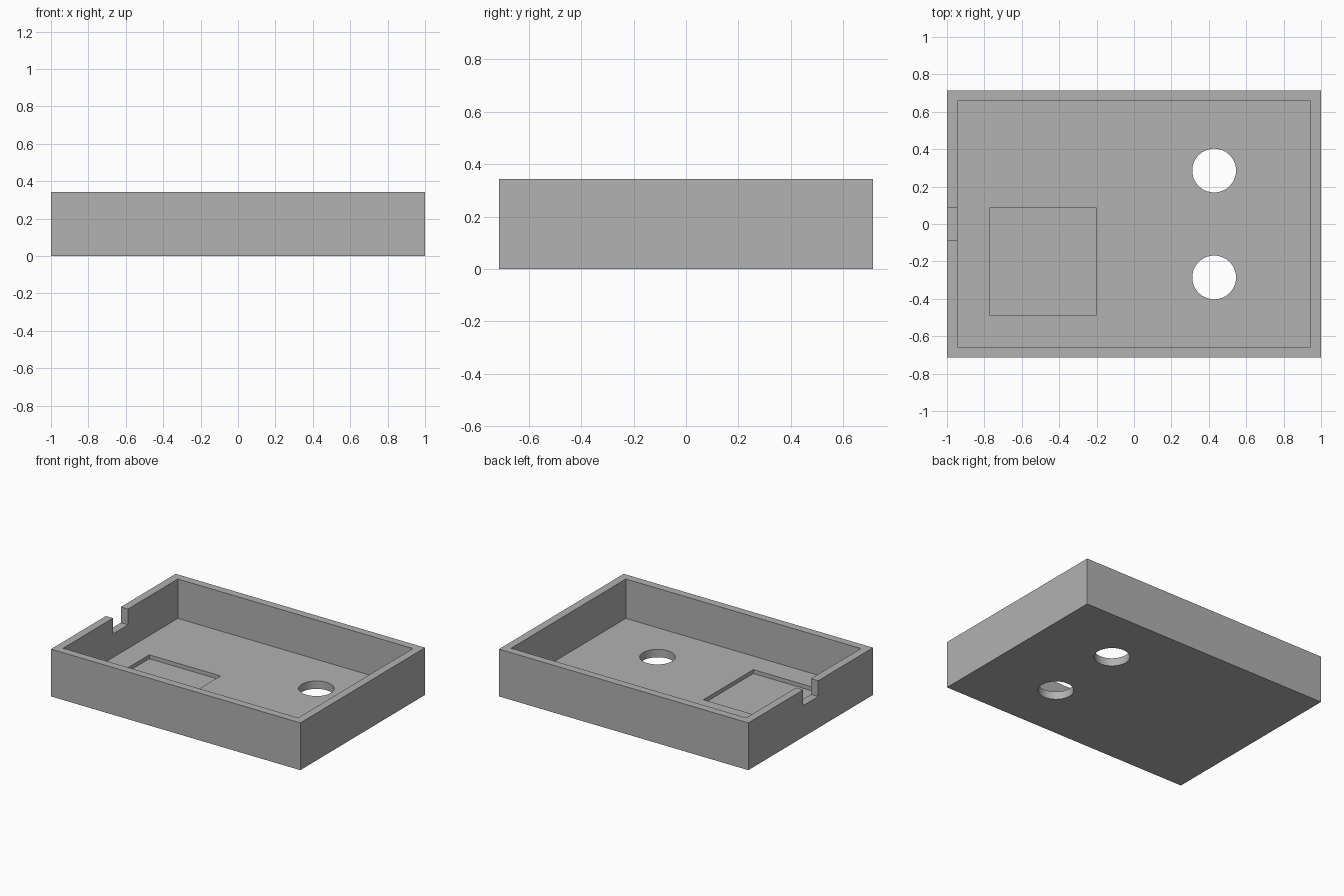
import bpy

cube = bpy.data.objects.get("Cube")
if cube:
    bpy.data.objects.remove(cube, do_unlink=True)

U = 2 / 35              # one module: the wall thickness
LENGTH, WIDTH, HEIGHT = 35 * U, 25 * U, 6 * U
FLOOR = U

grey = bpy.data.materials.new("plain_grey")
grey.use_nodes = True
colour = (0.445, 0.445, 0.445, 1)
grey.diffuse_color = colour
grey.node_tree.nodes["Principled BSDF"].inputs["Base Color"].default_value = colour


def box(name, x, y, z):
    """Box spanning the given (low, high) ranges."""
    spans = (x, y, z)
    bpy.ops.mesh.primitive_cube_add(size=1, location=[sum(s) / 2 for s in spans])
    ob = bpy.context.object
    ob.name = name
    ob.scale = [s[1] - s[0] for s in spans]
    bpy.ops.object.transform_apply(location=True, rotation=False, scale=True)
    ob.data.materials.append(grey)
    return ob


def cut(body, cutter):
    """Subtract the cutter from the body and discard it."""
    cutter.hide_render = True
    mod = body.modifiers.new(cutter.name, 'BOOLEAN')
    mod.operation = 'DIFFERENCE'
    mod.solver = 'EXACT'
    mod.object = cutter
    bpy.ops.object.select_all(action='DESELECT')
    bpy.context.view_layer.objects.active = body
    body.select_set(True)
    bpy.ops.object.modifier_apply(modifier=mod.name)
    bpy.data.objects.remove(cutter, do_unlink=True)


# Outer block
tray = box("tray", (-LENGTH / 2, LENGTH / 2), (-WIDTH / 2, WIDTH / 2), (0, HEIGHT))

# Open interior
ix, iy = LENGTH / 2 - U, WIDTH / 2 - U
cut(tray, box("interior", (-ix, ix), (-iy, iy), (FLOOR, HEIGHT + U)))

# Shallow square recess in the floor
cut(tray, box("recess", (-13.5 * U, -3.5 * U), (-8.5 * U, 1.5 * U), (FLOOR / 2, FLOOR * 2)))

# Cable notch in the right wall
cut(tray, box("notch", (-LENGTH / 2 - U, -ix + U / 2), (-1.5 * U, 1.5 * U), (HEIGHT - 2 * U, HEIGHT + U)))

# Two round holes through the floor
for side in (-1, 1):
    bpy.ops.mesh.primitive_cylinder_add(vertices=64, radius=0.117, depth=4 * U,
                                        location=(7.5 * U, side * 5 * U, 0))
    hole = bpy.context.object
    hole.name = "hole"
    hole.data.materials.append(grey)
    cut(tray, hole)

bpy.context.view_layer.objects.active = tray
tray.select_set(True)
bpy.ops.object.shade_smooth_by_angle()
